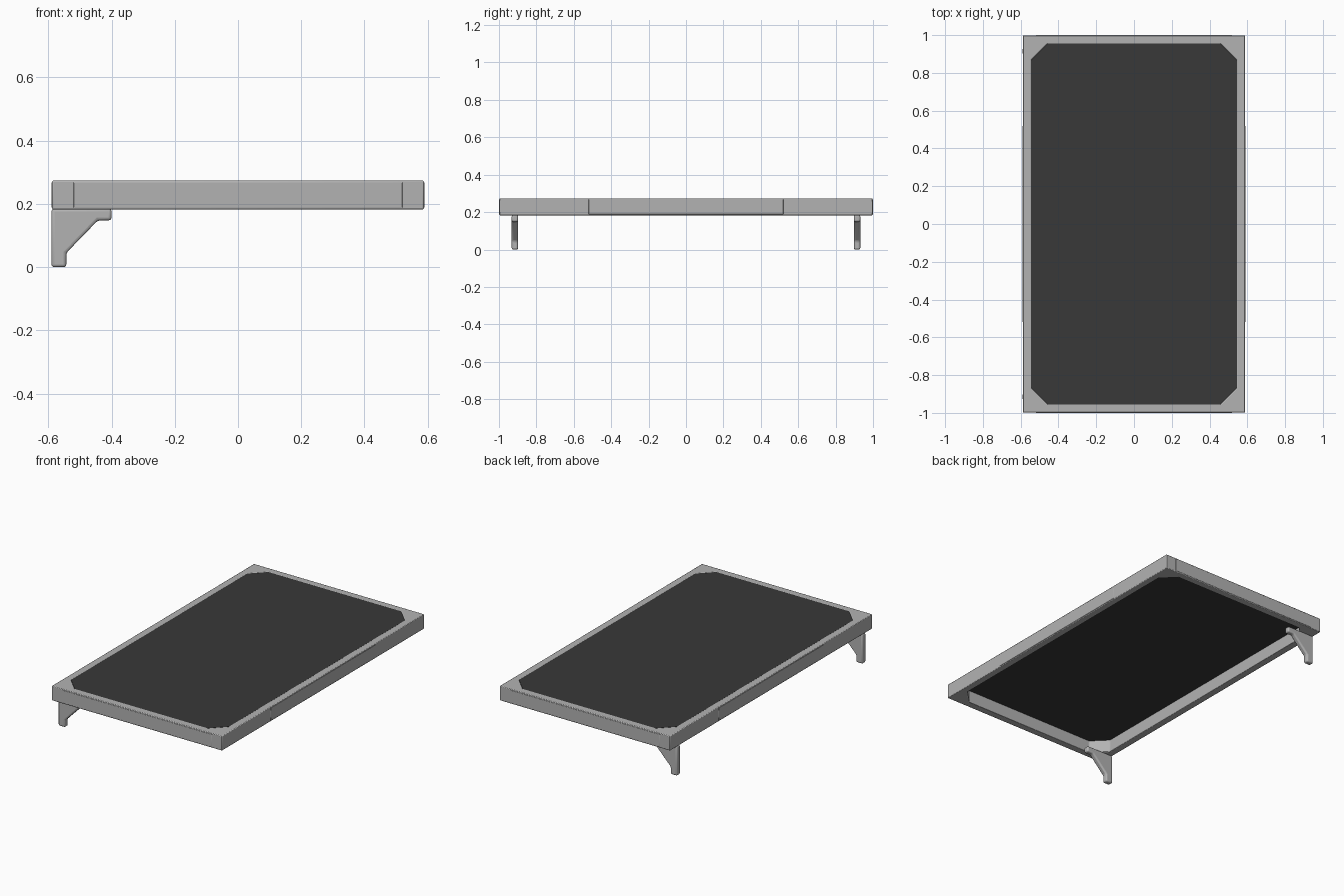
import bpy, bmesh

if "Cube" in bpy.data.objects:
    bpy.data.objects.remove(bpy.data.objects["Cube"])

def material(name, v):
    m = bpy.data.materials.new(name)
    m.diffuse_color = (v, v, v, 1)
    m.use_nodes = True
    m.node_tree.nodes["Principled BSDF"].inputs["Base Color"].default_value = m.diffuse_color
    return m

GREY = material("light grey metal", 0.45)
DARK = material("dark mesh fabric", 0.04)

def finish(name, bm, mat, bevel=0.0, segments=2):
    bmesh.ops.recalc_face_normals(bm, faces=bm.faces)
    me = bpy.data.meshes.new(name)
    bm.to_mesh(me)
    bm.free()
    ob = bpy.data.objects.new(name, me)
    bpy.context.collection.objects.link(ob)
    me.materials.append(mat)
    if bevel:
        b = ob.modifiers.new("bevel", "BEVEL")
        b.width, b.segments, b.limit_method = bevel, segments, "ANGLE"
    bpy.context.view_layer.objects.active = ob
    ob.select_set(True)
    bpy.ops.object.shade_smooth_by_angle(angle=0.7)
    ob.select_set(False)
    return ob

def prism(name, pts, offset, mat, bevel=0.0, segments=2):
    bm = bmesh.new()
    a = [bm.verts.new(p) for p in pts]
    b = [bm.verts.new([p[i] + offset[i] for i in range(3)]) for p in pts]
    bm.faces.new(a)
    bm.faces.new(b)
    n = len(pts)
    for i in range(n):
        j = (i + 1) % n
        bm.faces.new((a[i], a[j], b[j], b[i]))
    return finish(name, bm, mat, bevel, segments)

X, Y, Z0, Z1 = 0.588, 0.998, 0.183, 0.274
IX, IY, C = 0.545, 0.955, 0.087

def octagon(x, y, cx, cy):
    return [(x, -y + cy), (x, y - cy), (x - cx, y), (-x + cx, y),
            (-x, y - cy), (-x, -y + cy), (-x + cx, -y), (x - cx, -y)]

# Frame: square outside, clipped corners inside
inner = octagon(IX, IY, C, C)
corners = [(X, Y), (-X, Y), (-X, -Y), (X, -Y)]
bm = bmesh.new()
rings = {}
for z in (Z0, Z1):
    o = [bm.verts.new((*p, z)) for p in corners]
    i = [bm.verts.new((*p, z)) for p in inner]
    rings[z] = (o, i)
    for k in range(4):
        a, b, c = (i[(2 * k + n) % 8] for n in (1, 2, 3))
        bm.faces.new((o[k], a, b))
        bm.faces.new((o[k], b, c, o[(k + 1) % 4]))
for r in (0, 1):
    lo, hi = rings[Z0][r], rings[Z1][r]
    for k in range(len(lo)):
        j = (k + 1) % len(lo)
        bm.faces.new((lo[k], lo[j], hi[j], hi[k]))
finish("frame", bm, GREY, 0.004)

# Taut dark sheet filling the frame
prism("mesh_sheet", [(*p, 0.262) for p in inner], (0, 0, 0.011), DARK)

# Thin cover plates on all four sides
for s, side in ((-1, "a"), (1, "b")):
    za, zb = Z0 + 0.005, Z1 - 0.006
    prism("end_plate_" + side, [(-0.52, s * (Y - 0.003), za), (0.52, s * (Y - 0.003), za),
          (0.52, s * (Y - 0.003), zb), (-0.52, s * (Y - 0.003), zb)], (0, s * 0.005, 0), GREY, 0.0015)
    prism("side_plate_" + side, [(s * (X - 0.003), -0.52, za), (s * (X - 0.003), 0.52, za),
          (s * (X - 0.003), 0.52, zb), (s * (X - 0.003), -0.52, zb)], (s * 0.005, 0, 0), GREY, 0.0015)

# Bracket feet along the left side
profile = [(-0.59, 0.185), (-0.59, 0.0), (-0.543, 0.0), (-0.543, 0.045),
           (-0.443, 0.148), (-0.40, 0.148), (-0.40, 0.185)]
for s, side in ((-1, "front"), (1, "back")):
    prism(side + "_foot", [(x, s * 0.915 - 0.017, z) for x, z in profile],
          (0, 0.034, 0), GREY, 0.009, 3)
